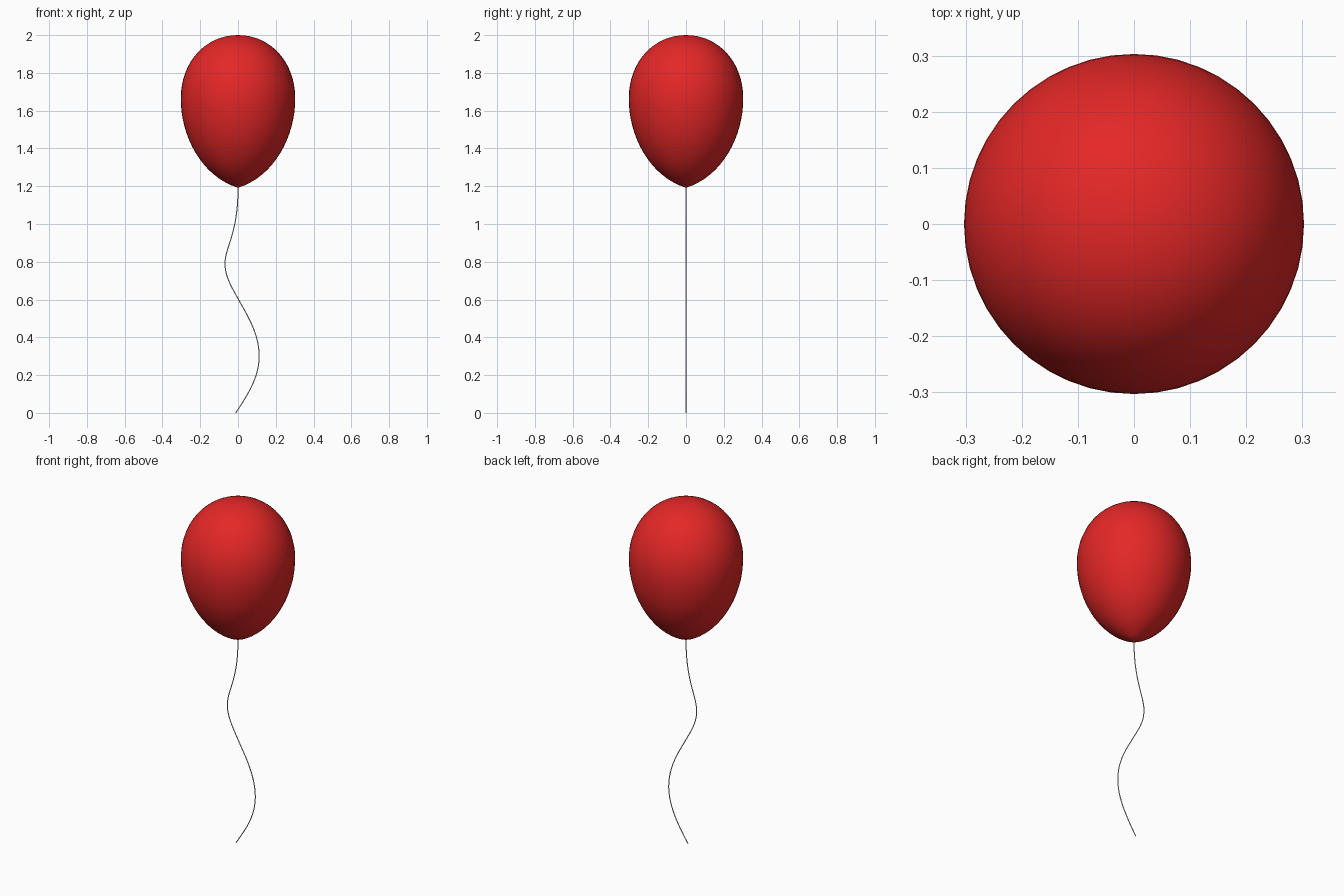
import bpy, bmesh, math
from mathutils import Vector
from mathutils.geometry import interpolate_bezier

cube = bpy.data.objects.get("Cube")
if cube:
    bpy.data.objects.remove(cube, do_unlink=True)


def material(name, rgb):
    mat = bpy.data.materials.new(name)
    mat.use_nodes = True
    mat.diffuse_color = (*rgb, 1)
    mat.node_tree.nodes["Principled BSDF"].inputs["Base Color"].default_value = (*rgb, 1)
    return mat


def bezier_path(pieces, steps):
    """Sample joined (x, z) bezier pieces, each: start, handle, handle, end."""
    path = []
    for piece in pieces:
        pts = interpolate_bezier(*[Vector((x, 0, z)) for x, z in piece], steps)
        path += pts[1:] if path else pts
    return path


def link(name, data, mat):
    obj = bpy.data.objects.new(name, data)
    bpy.context.collection.objects.link(obj)
    data.materials.append(mat)
    return obj


# Balloon body: teardrop profile turned around the vertical axis
profile = bezier_path([
    [(0, 1.192), (0.19, 1.25), (0.303, 1.46), (0.303, 1.665)],
    [(0.303, 1.665), (0.303, 1.855), (0.175, 2), (0, 2)],
], 17)
bm = bmesh.new()
verts = [bm.verts.new(p) for p in profile]
edges = [bm.edges.new(pair) for pair in zip(verts, verts[1:])]
bmesh.ops.spin(bm, geom=verts + edges, cent=(0, 0, 0), axis=(0, 0, 1),
               angle=math.tau, steps=48)
bmesh.ops.remove_doubles(bm, verts=bm.verts[:], dist=0.0005)
bmesh.ops.recalc_face_normals(bm, faces=bm.faces[:])
for face in bm.faces:
    face.smooth = True
mesh = bpy.data.meshes.new("balloon")
bm.to_mesh(mesh)
bm.free()
link("balloon", mesh, material("balloon red", (0.78, 0.02, 0.02)))

# String: thin wavy tube hanging from the tip
path = bezier_path([
    [(0, 1.2), (0.003, 0.95), (-0.069, 0.88), (-0.069, 0.79)],
    [(-0.069, 0.79), (-0.069, 0.72), (-0.03, 0.66), (0, 0.605)],
    [(0, 0.605), (0.05, 0.515), (0.112, 0.42), (0.112, 0.3)],
    [(0.112, 0.3), (0.112, 0.18), (0.04, 0.08), (-0.012, 0)],
], 14)
curve = bpy.data.curves.new("string", "CURVE")
curve.dimensions = "3D"
curve.bevel_depth = 0.0027
curve.bevel_resolution = 2
curve.use_fill_caps = True
spline = curve.splines.new("POLY")
spline.points.add(len(path) - 1)
for point, co in zip(spline.points, path):
    point.co = (*co, 1)
link("string", curve, material("string white", (0.85, 0.85, 0.85)))
